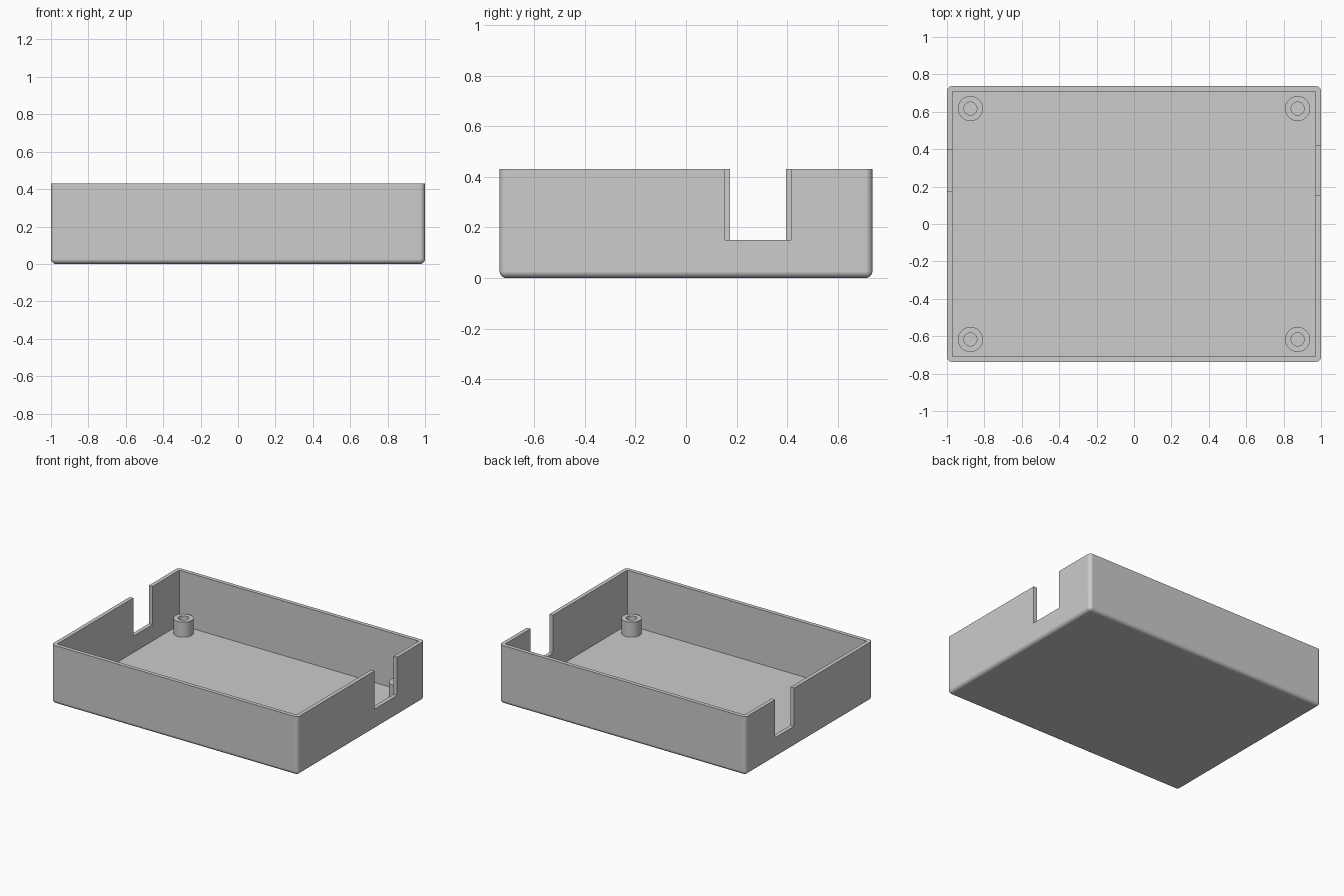
import bpy, bmesh, math
from mathutils import Matrix, Vector

cube = bpy.data.objects.get("Cube")
if cube:
    bpy.data.objects.remove(cube, do_unlink=True)

HALF_X, HALF_Y, HEIGHT = 1.0, 0.737, 0.43
WALL, FLOOR, ROUND = 0.029, 0.03, 0.027

grey = bpy.data.materials.new("light grey plastic")
grey.use_nodes = True
COLOUR = (0.604, 0.604, 0.604, 1)
grey.diffuse_color = COLOUR
grey.node_tree.nodes["Principled BSDF"].inputs["Base Color"].default_value = COLOUR


def make_object(name, bm):
    bmesh.ops.recalc_face_normals(bm, faces=bm.faces)
    mesh = bpy.data.meshes.new(name)
    bm.to_mesh(mesh)
    bm.free()
    mesh.materials.append(grey)
    obj = bpy.data.objects.new(name, mesh)
    bpy.context.collection.objects.link(obj)
    return obj


def box(low, high):
    low, high = Vector(low), Vector(high)
    bm = bmesh.new()
    place = Matrix.Translation((low + high) / 2) @ Matrix.Diagonal((*(high - low), 1))
    bmesh.ops.create_cube(bm, size=1, matrix=place)
    return bm


def activate(obj):
    bpy.ops.object.select_all(action="DESELECT")
    obj.select_set(True)
    bpy.context.view_layer.objects.active = obj


def cut(obj, low, high):
    cutter = make_object("cutter", box(low, high))
    cutter.hide_render = True
    mod = obj.modifiers.new("cut", "BOOLEAN")
    mod.operation, mod.solver, mod.object = "DIFFERENCE", "EXACT", cutter
    activate(obj)
    bpy.ops.object.modifier_apply(modifier=mod.name)
    bpy.data.objects.remove(cutter, do_unlink=True)


# Tray: solid with rounded uprights and rounded underside, sharp rim
bm = box((-HALF_X, -HALF_Y, 0), (HALF_X, HALF_Y, HEIGHT))
rounded = [e for e in bm.edges if min(v.co.z for v in e.verts) < 0.01]
bmesh.ops.bevel(bm, geom=rounded, offset=ROUND, segments=6, profile=0.5,
                affect="EDGES", clamp_overlap=True)
tray = make_object("tray", bm)

# Square-cornered cavity, then a cable notch in each end wall
inner_x, inner_y = HALF_X - WALL, HALF_Y - WALL
cut(tray, (-inner_x, -inner_y, FLOOR), (inner_x, inner_y, 1))
NOTCH_Z = 0.15
cut(tray, (0.9, 0.155, NOTCH_Z), (1.1, 0.416, 1))
cut(tray, (-1.1, 0.174, NOTCH_Z), (-0.9, 0.396, 1))

activate(tray)
bpy.ops.object.shade_smooth_by_angle(angle=math.radians(35))
weighted = tray.modifiers.new("flat sides", "WEIGHTED_NORMAL")
weighted.keep_sharp = True


# Hollow screw posts standing in the four corners
def screw_post(name, x, y, outer=0.067, inner=0.035, top=0.14):
    bm = bmesh.new()
    bottom = FLOOR - 0.01
    profile = [(outer, bottom), (outer, top), (inner, top), (inner, bottom)]
    verts = [bm.verts.new((r, 0, z)) for r, z in profile]
    edges = [bm.edges.new((verts[i], verts[(i + 1) % 4])) for i in range(4)]
    bmesh.ops.spin(bm, geom=verts + edges, axis=(0, 0, 1), cent=(0, 0, 0),
                   angle=math.tau, steps=40, use_merge=True)
    bmesh.ops.remove_doubles(bm, verts=bm.verts, dist=0.0001)
    post = make_object(name, bm)
    post.location = (x, y, 0)
    activate(post)
    bpy.ops.object.shade_smooth_by_angle(angle=math.radians(35))


for side, x in (("left", 0.875), ("right", -0.875)):
    for end, y in (("front", -0.617), ("back", 0.617)):
        screw_post(f"{end}_{side}_screw_post", x, y)
